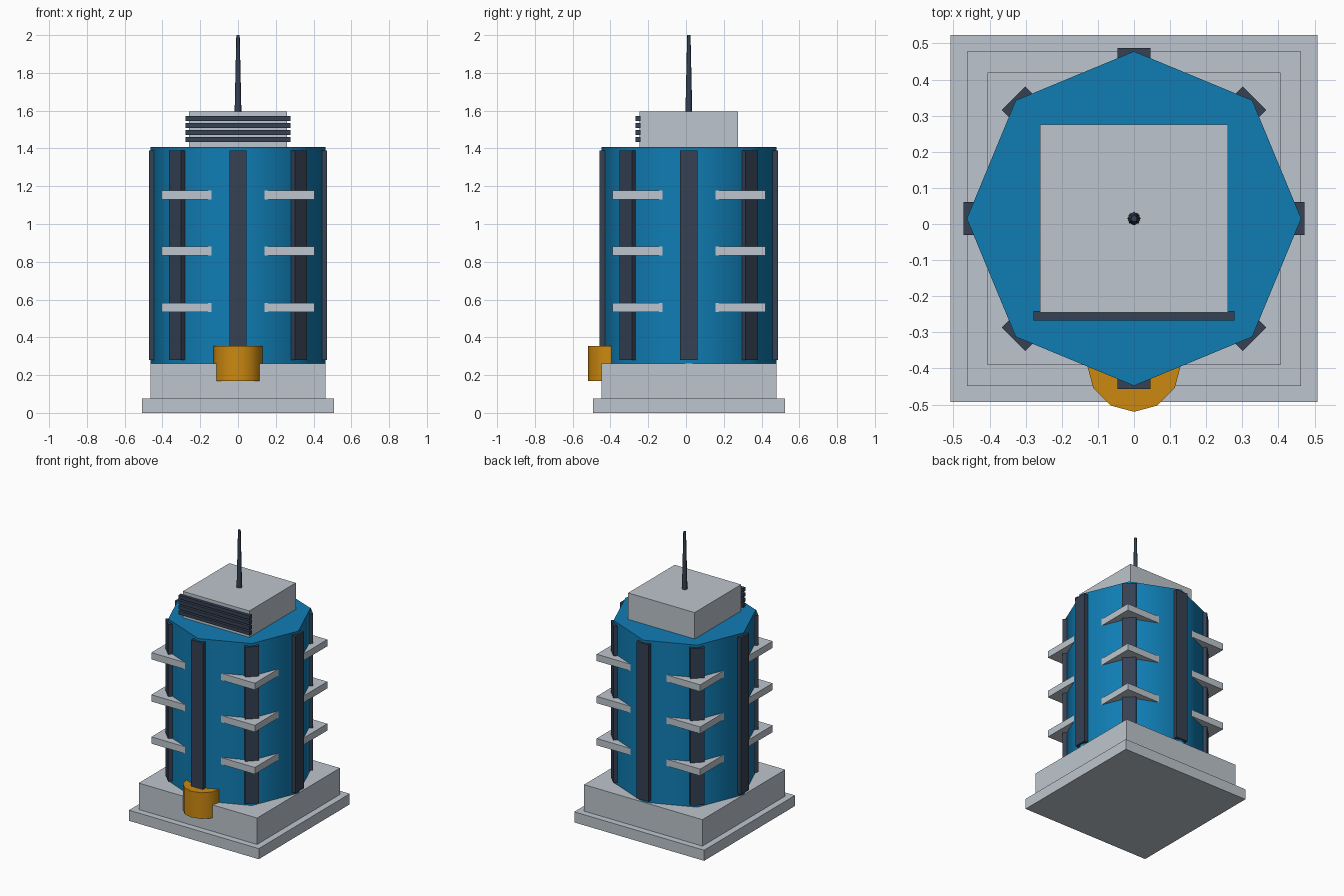
import bpy
from math import pi, radians, sin, cos

cube = bpy.data.objects.get("Cube")
if cube:
    bpy.data.objects.remove(cube, do_unlink=True)

CY = 0.015  # depth position of the tower axis


def material(name, rgb):
    m = bpy.data.materials.new(name)
    m.use_nodes = True
    color = (*rgb, 1)
    m.diffuse_color = color
    m.node_tree.nodes["Principled BSDF"].inputs["Base Color"].default_value = color
    return m


CONCRETE = material("pale concrete", (0.51, 0.56, 0.61))
BLUE = material("blue glass", (0.005, 0.205, 0.455))
DARK = material("dark slate", (0.035, 0.052, 0.085))
ORANGE = material("orange", (0.6, 0.25, 0.005))


def finish(name, mat):
    ob = bpy.context.object
    ob.name = ob.data.name = name
    ob.data.materials.append(mat)
    return ob


def box(name, mat, center, size, turn=0):
    bpy.ops.mesh.primitive_cube_add(size=1, location=center)
    ob = finish(name, mat)
    ob.scale = size
    bpy.ops.object.transform_apply(location=False, rotation=False, scale=True)
    ob.rotation_euler.z = turn
    return ob


def slab(name, mat, half, z0, z1):
    return box(name, mat, (0, CY, (z0 + z1) / 2), (2 * half, 2 * half, z1 - z0))


def column(name, mat, sides, r0, r1, y, z0, z1):
    bpy.ops.mesh.primitive_cone_add(vertices=sides, radius1=r0, radius2=r1,
                                    depth=z1 - z0, location=(0, y, (z0 + z1) / 2))
    ob = finish(name, mat)
    bpy.ops.object.shade_smooth_by_angle(angle=radians(50))
    return ob


# Stepped base
slab("base_slab", CONCRETE, 0.508, 0, 0.075)
slab("plinth", CONCRETE, 0.463, 0.075, 0.262)

# Octagonal tower with a fin on each corner
column("tower", BLUE, 8, 0.463, 0.463, CY, 0.262, 1.408)
for i in range(8):
    a = i * pi / 4
    r = 0.457
    box(f"corner_fin_{i + 1}", DARK, (r * cos(a), CY + r * sin(a), 0.835),
        (0.03, 0.092, 1.11), a)

# Square floor plates whose corners stand out as balconies
for i in range(3):
    z = 0.558 + 0.298 * i
    slab(f"balcony_plate_{i + 1}", CONCRETE, 0.405, z - 0.024, z + 0.024)

# Rounded entrance canopy
column("entrance", ORANGE, 12, 0.13, 0.13, -0.39, 0.17, 0.355)

# Roof block, louvres and mast
slab("roof_block", CONCRETE, 0.26, 1.408, 1.595)
for i in range(4):
    box(f"louvre_{i + 1}", DARK, (0, -0.254, 1.448 + 0.037 * i), (0.556, 0.026, 0.026))
column("mast", DARK, 8, 0.018, 0.009, CY, 1.595, 2.0)
